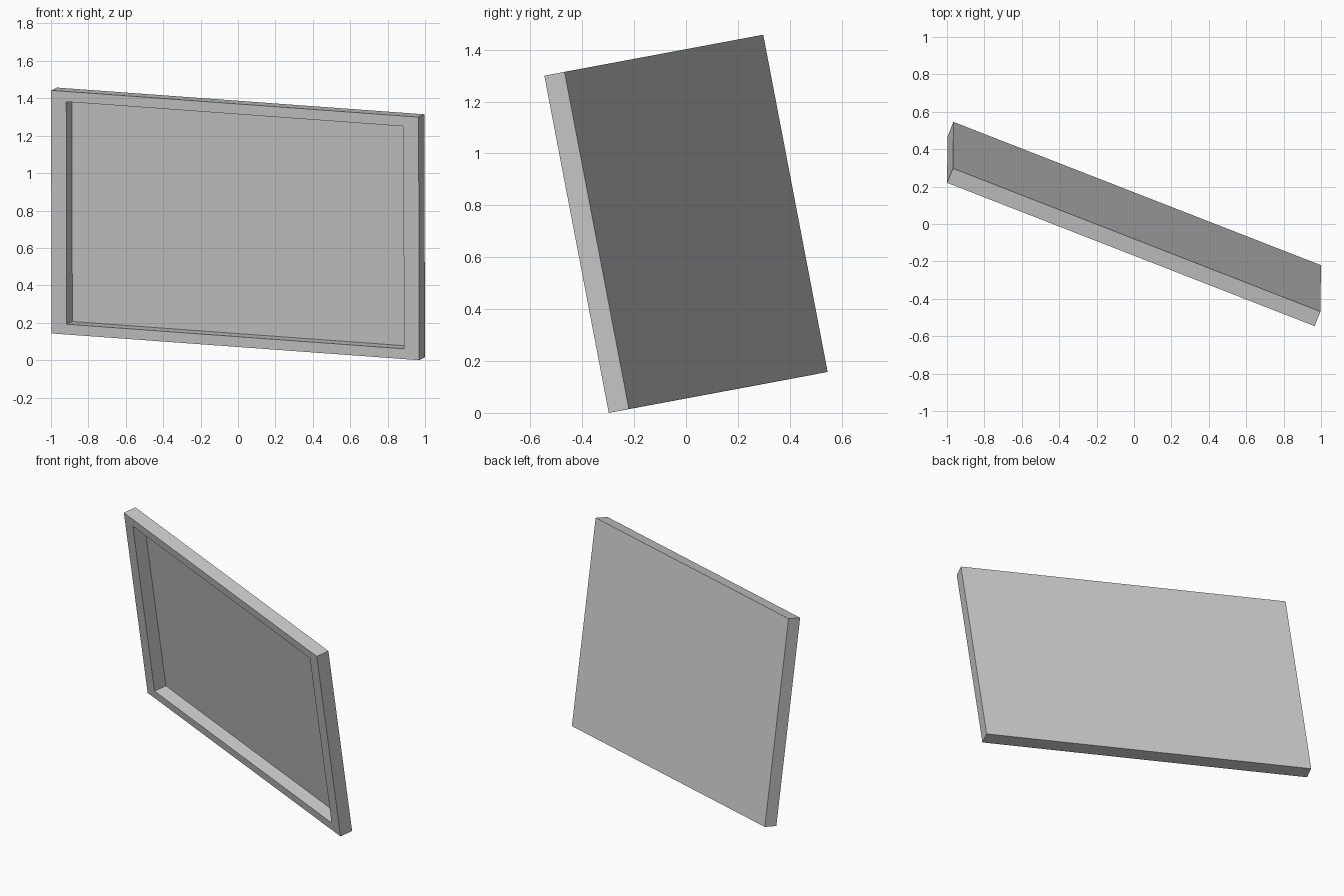
import bpy, bmesh
from mathutils import Matrix, Vector

if "Cube" in bpy.data.objects:
    bpy.data.objects.remove(bpy.data.objects["Cube"])

W, D, H = 2.114, 0.085, 1.323      # width, depth, height before tilting
SIDE, RAIL = 0.087, 0.056          # frame border widths
BACK = 0.002                       # thin backing sheet

bm = bmesh.new()


def ring(inset_x, inset_z, y):
    x, z = W / 2 - inset_x, H / 2 - inset_z
    return [bm.verts.new((sx * x, y, sz * z))
            for sx, sz in ((-1, -1), (1, -1), (1, 1), (-1, 1))]


# Tray section: back edge, front edge, front lip, recessed floor
rings = [ring(0, 0, D / 2), ring(0, 0, -D / 2),
         ring(SIDE, RAIL, -D / 2), ring(SIDE, RAIL, D / 2 - BACK)]
for a, b in zip(rings, rings[1:]):
    for i in range(4):
        j = (i + 1) % 4
        bm.faces.new((a[i], a[j], b[j], b[i]))
bm.faces.new(rings[0])
bm.faces.new(rings[-1])
bmesh.ops.recalc_face_normals(bm, faces=bm.faces)

mesh = bpy.data.meshes.new("picture_frame")
bm.to_mesh(mesh)
bm.free()
frame = bpy.data.objects.new("picture_frame", mesh)
bpy.context.collection.objects.link(frame)

# Turn and lean the frame so it rests on one corner
x_axis = Vector((1.965, -0.766, -0.143)).normalized()
up = Vector((-0.003, -0.248, 1.30))
y_axis = up.cross(x_axis).normalized()
z_axis = x_axis.cross(y_axis)
rot = Matrix((x_axis, y_axis, z_axis)).transposed()
lowest = min((rot @ v.co).z for v in mesh.vertices)
frame.matrix_world = Matrix.Translation((0, 0, -lowest)) @ rot.to_4x4()
